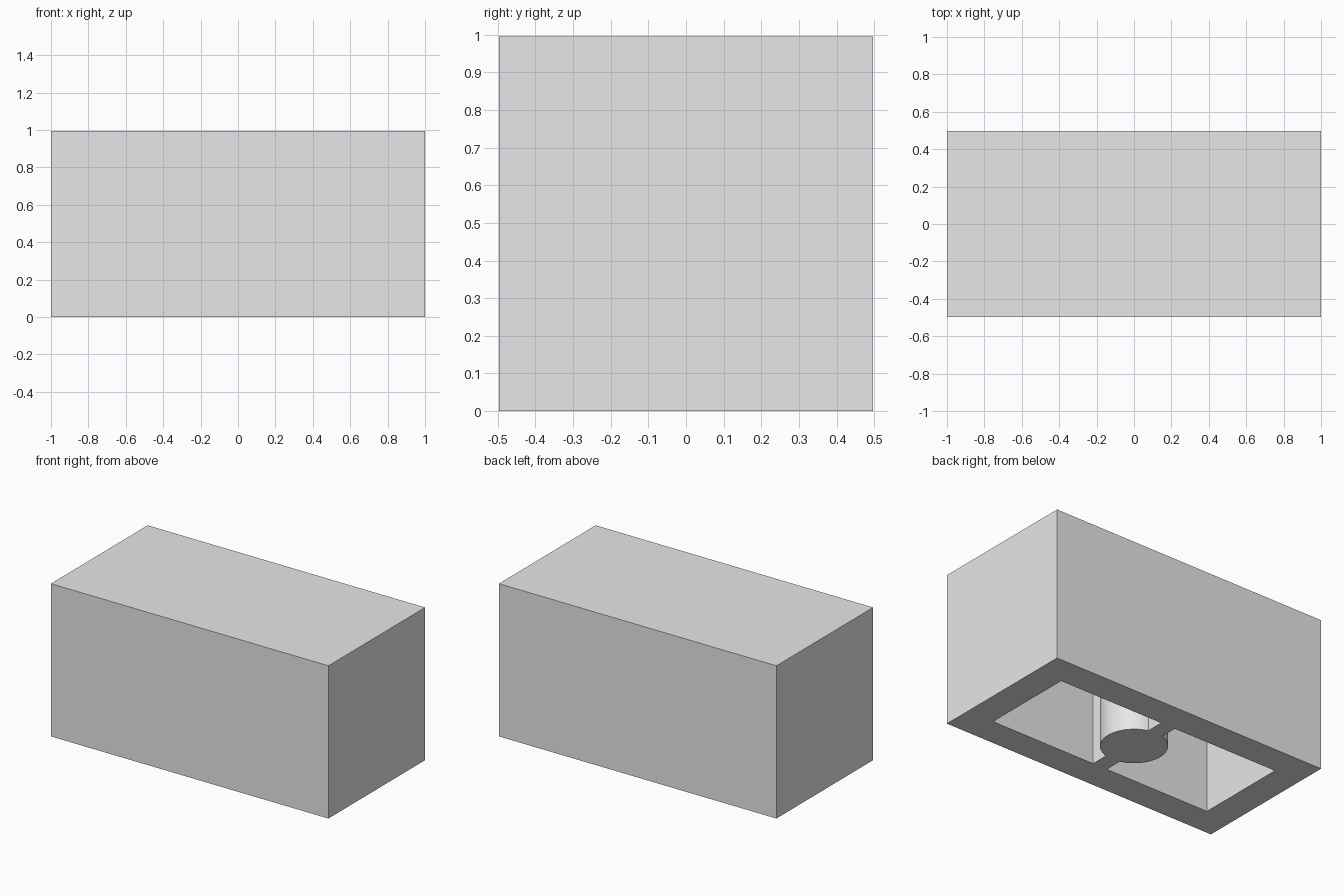
import bpy
import bmesh

cube = bpy.data.objects.get("Cube")
if cube:
    bpy.data.objects.remove(cube, do_unlink=True)

LENGTH, DEPTH, HEIGHT = 2.0, 0.995, 0.995
WALL, RIB, POST = 0.19, 0.104, 0.198

grey = bpy.data.materials.new("light grey")
grey.use_nodes = True
grey.diffuse_color = (0.8, 0.8, 0.8, 1)
grey.node_tree.nodes["Principled BSDF"].inputs["Base Color"].default_value = (0.8, 0.8, 0.8, 1)


def finish(name, bm):
    mesh = bpy.data.meshes.new(name)
    bm.to_mesh(mesh)
    bm.free()
    mesh.materials.append(grey)
    obj = bpy.data.objects.new(name, mesh)
    bpy.context.collection.objects.link(obj)
    return obj


def box(name, size, bottom):
    bm = bmesh.new()
    bmesh.ops.create_cube(bm, size=1)
    bmesh.ops.scale(bm, vec=size, verts=bm.verts)
    bmesh.ops.translate(bm, vec=(0, 0, bottom + size[2] / 2), verts=bm.verts)
    return finish(name, bm)


def post(name, height):
    bm = bmesh.new()
    bmesh.ops.create_cone(bm, cap_ends=True, segments=64,
                          radius1=POST, radius2=POST, depth=height)
    bmesh.ops.translate(bm, vec=(0, 0, height / 2), verts=bm.verts)
    return finish(name, bm)


def boolean(target, other, operation):
    mod = target.modifiers.new(operation.lower(), "BOOLEAN")
    mod.operation = operation
    mod.solver = "EXACT"
    mod.object = other
    bpy.context.view_layer.objects.active = target
    bpy.ops.object.modifier_apply(modifier=mod.name)
    bpy.data.objects.remove(other, do_unlink=True)


# Space inside the walls, open underneath, minus the rib and the round post
inner_depth = DEPTH - 2 * WALL
cavity = box("cavity", (LENGTH - 2 * WALL, inner_depth, HEIGHT), -WALL)
cavity.hide_render = True
rib = box("rib", (RIB, DEPTH, HEIGHT * 2), -HEIGHT / 2)
core = post("core", HEIGHT * 2)
core.location.z = -HEIGHT / 2
boolean(cavity, rib, "DIFFERENCE")
boolean(cavity, core, "DIFFERENCE")

# Hollow block with plain outer faces
block = box("hollow_block", (LENGTH, DEPTH, HEIGHT), 0)
boolean(block, cavity, "DIFFERENCE")

bpy.ops.object.select_all(action="DESELECT")
block.select_set(True)
bpy.context.view_layer.objects.active = block
bpy.ops.object.shade_smooth_by_angle()
